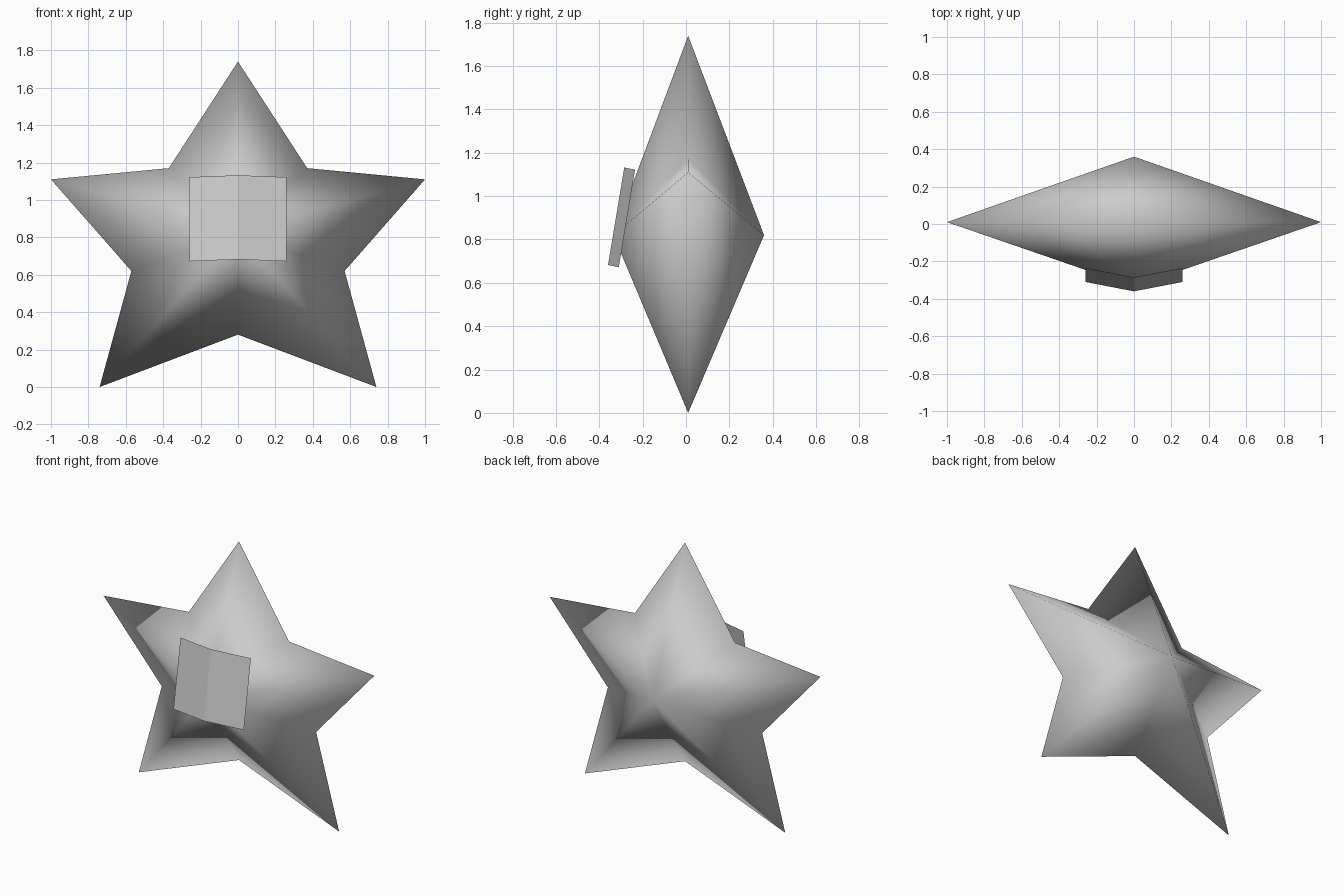
import bpy, bmesh

cube = bpy.data.objects.get("Cube")
if cube:
    bpy.data.objects.remove(cube, do_unlink=True)

grey = bpy.data.materials.new("light_grey")
grey.use_nodes = True
colour = (0.6, 0.6, 0.6, 1)
grey.diffuse_color = colour
grey.node_tree.nodes["Principled BSDF"].inputs["Base Color"].default_value = colour


def make_object(name, bm, smooth):
    mesh = bpy.data.meshes.new(name)
    for face in bm.faces:
        face.smooth = smooth
    bm.to_mesh(mesh)
    bm.free()
    mesh.materials.append(grey)
    obj = bpy.data.objects.new(name, mesh)
    bpy.context.collection.objects.link(obj)
    return obj


# Star body: mirrored outline joined to a front and a back peak
RIM_Y, CENTRE_Z = 0.01, 0.82
half = [(0, 1.74), (0.37, 1.17), (1, 1.11), (0.57, 0.62), (0.74, 0), (0, 0.28)]
outline = half + [(-x, z) for x, z in reversed(half[1:-1])]

bm = bmesh.new()
rim = [bm.verts.new((x, RIM_Y, z)) for x, z in outline]
front = bm.verts.new((0, -0.335, CENTRE_Z))
back = bm.verts.new((0, 0.36, CENTRE_Z))
for a, b in zip(rim, rim[1:] + rim[:1]):
    bm.faces.new((front, b, a))
    bm.faces.new((back, a, b))
bmesh.ops.recalc_face_normals(bm, faces=bm.faces)
make_object("star_body", bm, True)

# Front panel: a thin sheet folded down the middle and leaning back
bm = bmesh.new()
top = [bm.verts.new(p) for p in ((-0.26, -0.235, 1.122), (0, -0.285, 1.132), (0.26, -0.235, 1.122))]
bottom = [bm.verts.new(v.co + type(v.co)((0, -0.075, -0.45))) for v in top]
for i in range(2):
    bm.faces.new((bottom[i], bottom[i + 1], top[i + 1], top[i]))
make_object("front_panel", bm, False)
